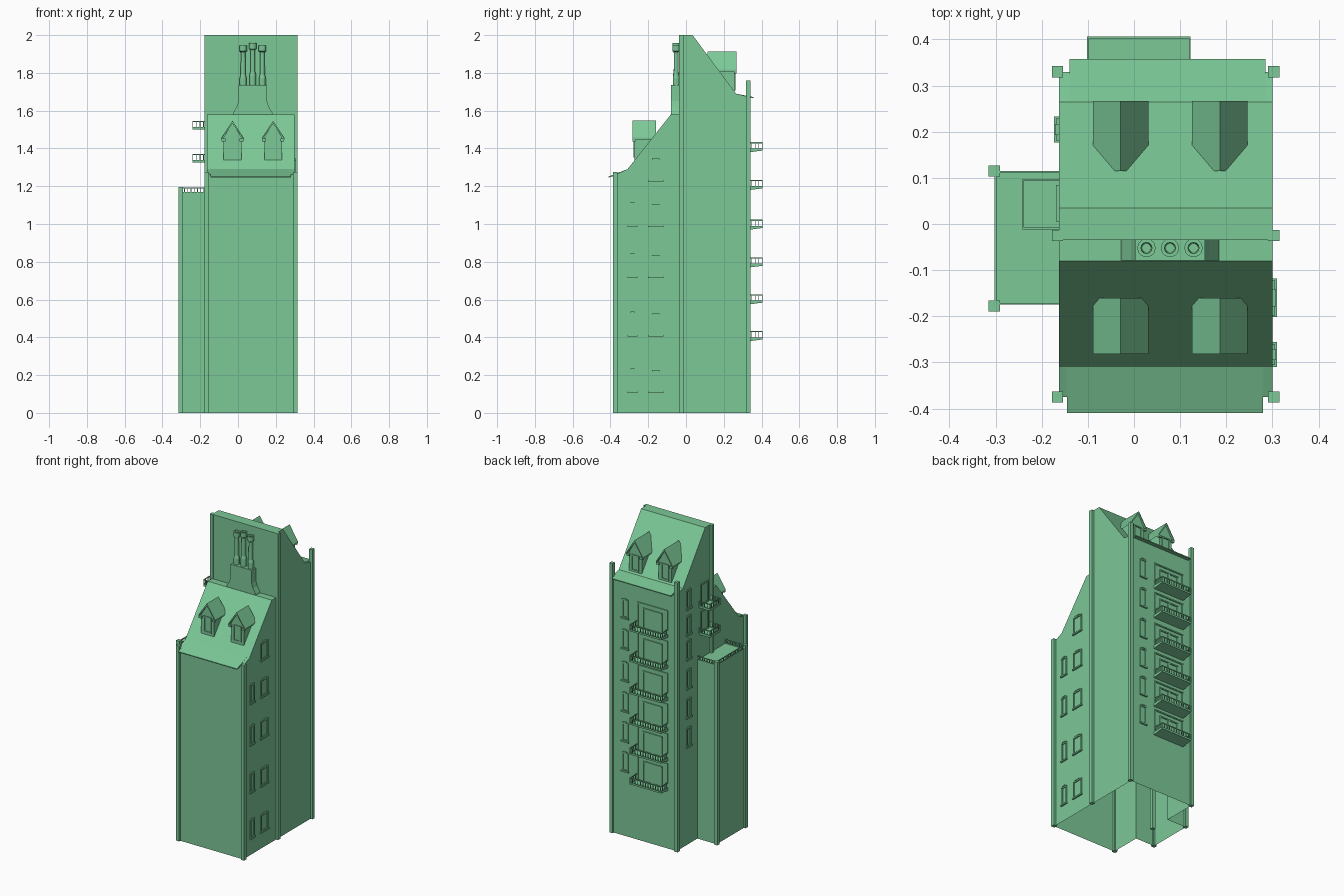
import bpy, bmesh
from mathutils import Vector, Matrix

if "Cube" in bpy.data.objects:
    bpy.data.objects.remove(bpy.data.objects["Cube"], do_unlink=True)

green = bpy.data.materials.new("soft_green")
green.use_nodes = True
COLOR = (0.2, 0.58, 0.31, 1)
green.diffuse_color = COLOR
green.node_tree.nodes["Principled BSDF"].inputs["Base Color"].default_value = COLOR

# Main wall planes
LEFT, RIGHT, BACK = -0.163, 0.30, 0.33


def finish(name, bm):
    bmesh.ops.recalc_face_normals(bm, faces=bm.faces)
    mesh = bpy.data.meshes.new(name)
    bm.to_mesh(mesh)
    bm.free()
    mesh.materials.append(green)
    obj = bpy.data.objects.new(name, mesh)
    bpy.context.collection.objects.link(obj)
    return obj


def box(bm, a, b):
    a, b = Vector(a), Vector(b)
    size = Vector([abs(q - p) for p, q in zip(a, b)])
    bmesh.ops.create_cube(bm, size=1, matrix=Matrix.Translation((a + b) / 2) @ Matrix.Diagonal(size.to_4d()))


def prism(bm, points, axis, start, end):
    """Extrude an outline along x (outline in y, z) or y (outline in x, z)."""
    def at(p, t):
        return (t, p[0], p[1]) if axis == "x" else (p[0], t, p[1])
    verts = [bm.verts.new(at(p, start)) for p in points]
    face = bm.faces.new(verts)
    grown = bmesh.ops.extrude_face_region(bm, geom=[face])["geom"]
    shift = Vector(at((0, 0), end - start))
    bmesh.ops.translate(bm, vec=shift, verts=[g for g in grown if isinstance(g, bmesh.types.BMVert)])


def wall_box(bm, wall, u0, u1, z0, z1, depth):
    """Box on a wall given as (axis, outward sign, plane)."""
    axis, sign, plane = wall
    d0, d1 = plane - sign * 0.004, plane + sign * depth
    if axis == "x":
        box(bm, (d0, u0, z0), (d1, u1, z1))
    else:
        box(bm, (u0, d0, z0), (u1, d1, z1))


def window(bm, wall, u, z, w, h, bar=0.008, sill=True):
    """Framed window centred at u with its bottom at z."""
    a, b = u - w / 2, u + w / 2
    wall_box(bm, wall, a, a + bar, z, z + h, 0.005)
    wall_box(bm, wall, b - bar, b, z, z + h, 0.005)
    wall_box(bm, wall, a, b, z + h - bar, z + h, 0.006)
    wall_box(bm, wall, a, b, z, z + bar, 0.005)
    if sill:
        wall_box(bm, wall, a - 0.004, b + 0.004, z - 0.006, z + 0.003, 0.01)
        wall_box(bm, wall, u - w / 4, u + w / 4, z + h, z + h + 0.006, 0.008)


def railing(bm, path, z, height, gap=0.018, t=0.004):
    """Top rail, bottom rail and balusters along straight axis-aligned runs."""
    for (x0, y0), (x1, y1) in zip(path, path[1:]):
        lo = (min(x0, x1) - t / 2, min(y0, y1) - t / 2)
        hi = (max(x0, x1) + t / 2, max(y0, y1) + t / 2)
        box(bm, (*lo, z + height - 0.006), (*hi, z + height))
        box(bm, (*lo, z), (*hi, z + 0.005))
        n = max(1, round((abs(x1 - x0) + abs(y1 - y0)) / gap))
        for i in range(n + 1):
            x, y = x0 + (x1 - x0) * i / n, y0 + (y1 - y0) * i / n
            box(bm, (x - t / 2, y - t / 2, z), (x + t / 2, y + t / 2, z + height))


# Hollow building shell: stepped side profile joined with the low annex
bm = bmesh.new()
side = [(-0.375, 0), (-0.375, 1.262), (-0.31, 1.29), (-0.08, 1.58), (-0.035, 1.58), (-0.035, 2),
        (0.035, 2), (0.265, 1.69), (BACK, 1.674), (BACK, 0)]
prism(bm, side, "x", LEFT, RIGHT)
shell = finish("tower_shell", bm)
bm = bmesh.new()
box(bm, (-0.302, -0.175, 0), (-0.12, 0.115, 1.165))
annex = finish("annex_helper", bm)
union = shell.modifiers.new("join_annex", "BOOLEAN")
union.operation, union.solver, union.object = "UNION", "EXACT", annex
bpy.context.view_layer.update()
joined = bpy.data.meshes.new_from_object(shell.evaluated_get(bpy.context.evaluated_depsgraph_get()))
shell.modifiers.clear()
shell.data = joined
bpy.data.objects.remove(annex, do_unlink=True)
bm = bmesh.new()
bm.from_mesh(joined)
floor = [f for f in bm.faces if all(v.co.z < 0.001 for v in f.verts)]
bmesh.ops.delete(bm, geom=floor, context="FACES")
bm.to_mesh(joined)
bm.free()

# Flared eaves between the corner posts
bm = bmesh.new()
prism(bm, [(-0.31, 1.29), (-0.41, 1.252), (-0.41, 1.246), (-0.31, 1.275)], "x", -0.145, 0.28)
prism(bm, [(0.265, 1.69), (0.358, 1.672), (0.358, 1.666), (0.265, 1.675)], "x", -0.14, 0.285)
finish("roof_eaves", bm)

# Corner posts
bm = bmesh.new()
posts = [(y, h, x) for y, h in ((-0.375, 1.275), (-0.025, 2), (BACK, 1.76)) for x in (-0.166, 0.303)]
posts += [(y, 1.195, -0.303) for y in (-0.178, 0.115)]
for y, h, x in posts:
    box(bm, (x - 0.012, y - 0.012, 0), (x + 0.012, y + 0.012, h))
finish("corner_posts", bm)

# Right wall windows
bm = bmesh.new()
right_wall = ("x", 1, RIGHT)
for z in (0.11, 0.41, 0.72, 0.99):
    window(bm, right_wall, -0.283, z, 0.046, 0.12)
for z in (0.11, 0.41, 0.72, 0.99, 1.23):
    window(bm, right_wall, -0.16, z, 0.076, 0.11)
finish("right_windows", bm)

# Left wall windows
bm = bmesh.new()
left_wall = ("x", -1, LEFT)
for z in (0.64, 0.83, 1.02, 1.21, 1.37, 1.54):
    window(bm, left_wall, 0.205, z, 0.048, 0.12)
finish("left_windows", bm)

# Rear windows, balcony doors and balconies
win, doors, balcony, rails = [bmesh.new() for _ in range(4)]
back_wall = ("y", 1, BACK)
for z in (0.385, 0.58, 0.775, 0.975, 1.185, 1.385):
    window(win, back_wall, 0.207, z + 0.04, 0.046, 0.12)
    window(doors, back_wall, 0.01, z, 0.22, 0.17, sill=False)
    window(doors, back_wall, -0.025, z, 0.07, 0.14, sill=False)
    window(doors, back_wall, 0.045, z, 0.07, 0.14, sill=False)
    prism(balcony, [(BACK, z - 0.006), (BACK, z + 0.01), (0.406, z + 0.01), (0.406, z + 0.004)],
          "x", -0.102, 0.123)
    railing(rails, [(-0.1, BACK), (-0.1, 0.404), (0.121, 0.404), (0.121, BACK)], z + 0.01, 0.038)
finish("rear_windows", win)
finish("balcony_doors", doors)
finish("rear_balconies", balcony)
finish("rear_balcony_railings", rails)

# Small side balconies and the railing around the annex roof
slabs, rails, doors = [bmesh.new() for _ in range(3)]
for z in (1.325, 1.5):
    box(slabs, (LEFT, -0.012, z), (-0.242, 0.098, z + 0.009))
    railing(rails, [(LEFT, -0.01), (-0.24, -0.01), (-0.24, 0.096), (LEFT, 0.096)], z + 0.009, 0.036)
    window(doors, left_wall, 0.045, z + 0.009, 0.08, 0.14, sill=False)
railing(rails, [(LEFT, -0.173), (-0.3, -0.173), (-0.3, 0.113), (LEFT, 0.113)], 1.165, 0.028)
finish("side_balconies", slabs)
finish("side_railings", rails)
finish("side_balcony_doors", doors)

# Gabled dormers on both roof slopes
walls, roofs, frames = [bmesh.new() for _ in range(3)]
for x in (-0.029, 0.186):
    for front, rear, base, eave, ridge in ((-0.272, -0.165, 1.335, 1.46, 1.535), (0.257, 0.12, 1.69, 1.82, 1.9)):
        out = -1 if front < 0 else 1
        prism(walls, [(x - 0.047, base), (x - 0.047, eave), (x, ridge), (x + 0.047, eave), (x + 0.047, base)],
              "y", front, rear)
        prism(roofs, [(x - 0.06, eave - 0.013), (x - 0.06, eave - 0.003), (x, ridge + 0.012),
                      (x + 0.06, eave - 0.003), (x + 0.06, eave - 0.013), (x, ridge - 0.003)],
              "y", front + out * 0.01, rear - out * 0.005)
        face = ("y", out, front)
        window(frames, face, x, base + 0.018, 0.056, 0.105, sill=False)
        for s in (-1, 1):
            wall_box(frames, face, x + s * 0.038, x + s * 0.058, eave - 0.022, eave - 0.008, 0.01)
finish("dormer_walls", walls)
finish("dormer_roofs", roofs)
finish("dormer_frames", frames)

# Chimney stack with flared foot
bm = bmesh.new()
mid = 0.078
half = [(0.108, 1.575), (0.103, 1.59), (0.085, 1.62), (0.076, 1.65), (0.076, 1.735)]
outline = [(mid + w, z) for w, z in half] + [(mid - w, z) for w, z in reversed(half)]
prism(bm, outline, "y", -0.079, -0.03)
finish("chimney_stack", bm)

# Round hollow flues
bm = bmesh.new()
profile = [(0.018, 0), (0.018, 0.04), (0.013, 0.06), (0.012, 0.17), (0.014, 0.178), (0.02, 0.182),
           (0.02, 0.212), (0.012, 0.212), (0.01, 0.15)]
for dx, lift in ((-0.051, 0), (0, 0.012), (0.051, 0)):
    verts = [bm.verts.new((mid + dx + r, -0.052, 1.733 + z + (lift if z else 0))) for r, z in profile]
    edges = [bm.edges.new(pair) for pair in zip(verts, verts[1:])]
    bmesh.ops.spin(bm, geom=verts + edges, cent=(mid + dx, -0.052, 0), axis=(0, 0, 1),
                   angle=6.283185, steps=12, use_merge=True)
bmesh.ops.holes_fill(bm, edges=[e for e in bm.edges if e.is_boundary], sides=0)
finish("chimney_flues", bm)
